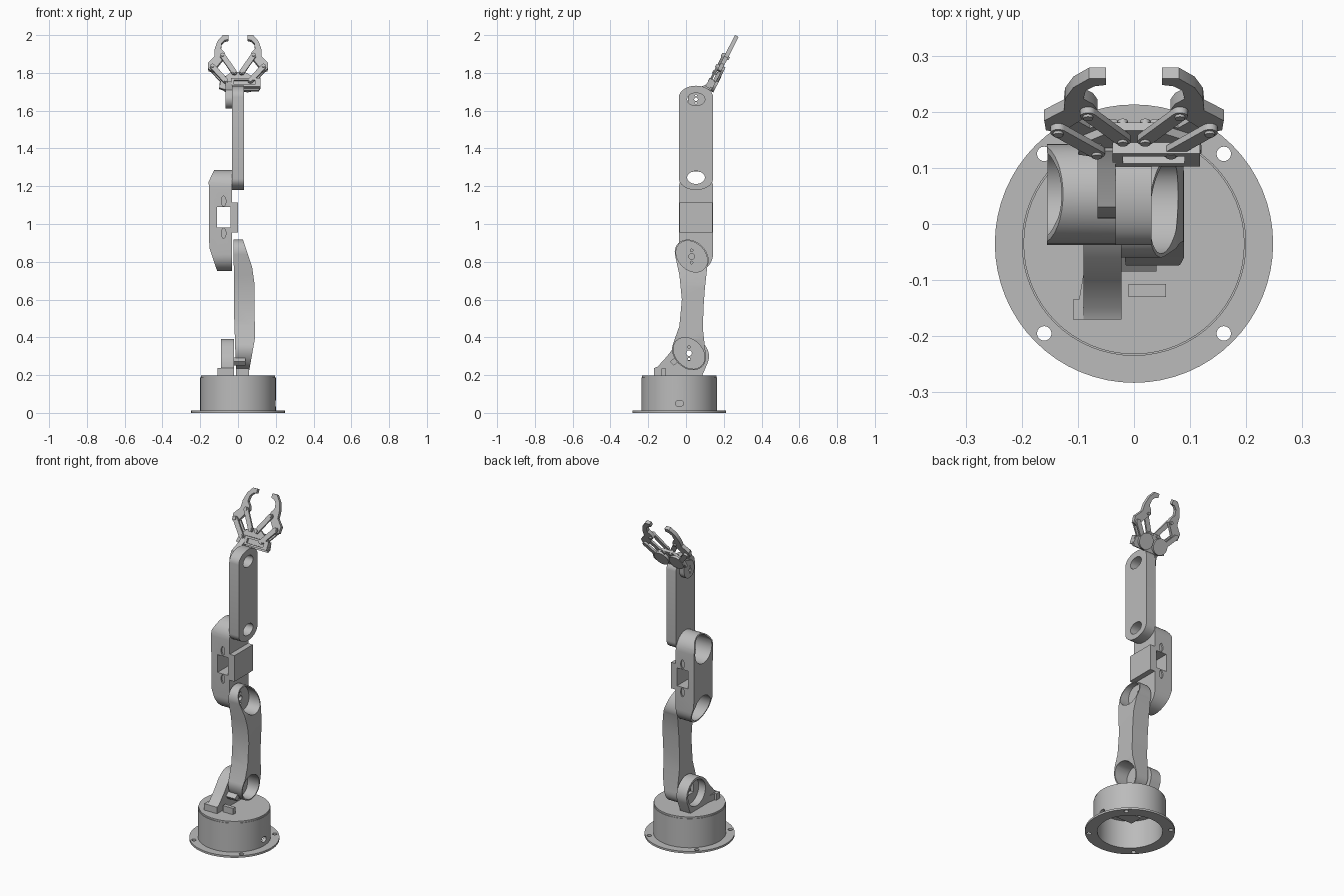
import bpy, bmesh
from math import cos, sin, pi, radians, hypot, atan2
from mathutils import Matrix

if "Cube" in bpy.data.objects:
    bpy.data.objects.remove(bpy.data.objects["Cube"], do_unlink=True)

grey = bpy.data.materials.new("plain grey")
grey.use_nodes = True
grey.diffuse_color = (0.5, 0.5, 0.5, 1)
grey.node_tree.nodes["Principled BSDF"].inputs["Base Color"].default_value = (0.5, 0.5, 0.5, 1)

AXES = {"x": lambda a, b, t: (t, a, b),
        "y": lambda a, b, t: (a, t, b),
        "z": lambda a, b, t: (a, b, t)}


def prism(name, pts, axis, lo, hi):
    """Extrude a flat outline along one axis."""
    bm = bmesh.new()
    at = AXES[axis]
    low = [bm.verts.new(at(a, b, lo)) for a, b in pts]
    high = [bm.verts.new(at(a, b, hi)) for a, b in pts]
    bm.faces.new(low)
    bm.faces.new(high)
    n = len(pts)
    for i in range(n):
        j = (i + 1) % n
        bm.faces.new((low[i], low[j], high[j], high[i]))
    bmesh.ops.recalc_face_normals(bm, faces=bm.faces)
    mesh = bpy.data.meshes.new(name)
    bm.to_mesh(mesh)
    bm.free()
    obj = bpy.data.objects.new(name, mesh)
    bpy.context.collection.objects.link(obj)
    mesh.materials.append(grey)
    return obj


def arc(cx, cy, rx, ry, start=0, end=360, n=32, tilt=0):
    """Points on an elliptical arc; a full turn drops the repeated end."""
    full = end - start == 360
    out = []
    for i in range(n if full else n + 1):
        t = radians(start + (end - start) * i / n)
        a, b = rx * cos(t), ry * sin(t)
        c, s = cos(radians(tilt)), sin(radians(tilt))
        out.append((cx + a * c - b * s, cy + a * s + b * c))
    return out


def rect(a0, a1, b0, b1):
    return [(a0, b0), (a1, b0), (a1, b1), (a0, b1)]


def stadium(cy, ry, rz, z0, z1):
    return arc(cy, z1, ry, rz, 0, 180, 18) + arc(cy, z0, ry, rz, 180, 360, 18)


def combine(obj, operation, *tools):
    for tool in tools:
        mod = obj.modifiers.new("shape", "BOOLEAN")
        mod.operation = operation
        mod.solver = "EXACT"
        mod.object = tool
        bpy.context.view_layer.objects.active = obj
        bpy.ops.object.modifier_apply(modifier=mod.name)
        bpy.data.objects.remove(tool, do_unlink=True)
    return obj


def cut(obj, *tools):
    return combine(obj, "DIFFERENCE", *tools)


# Base: flanged hollow drum with bolt holes and a cable hole
BY = -0.035
flange = prism("base_flange", arc(0, BY, 0.248, 0.248, n=64), "z", 0, 0.012)
cut(flange, prism("bore", arc(0, BY, 0.18, 0.18, n=64), "z", -0.1, 0.1))
for sx in (-1, 1):
    for sy in (-1, 1):
        cut(flange, prism("bolt", arc(sx * 0.16, BY + sy * 0.16, 0.013, 0.013, n=16), "z", -0.1, 0.1))
drum = prism("base_drum", arc(0, BY, 0.2, 0.2, n=64), "z", 0.004, 0.188)
cut(drum, prism("bore", arc(0, BY, 0.18, 0.18, n=64), "z", -0.1, 0.17),
    prism("cable", arc(BY, 0.05, 0.022, 0.017, n=20), "x", 0.1, 0.3))
prism("base_motor", rect(-0.05, 0.06, -0.08, 0.0), "z", 0.09, 0.175)

# Waist: turntable and shoulder bracket with a round motor pocket
prism("waist_turntable", arc(0, BY, 0.197, 0.197, n=64), "z", 0.186, 0.198)
outline = [(-0.17, 0.195), (-0.17, 0.237), (-0.15, 0.245), (-0.1, 0.3), (-0.06, 0.352)]
outline += arc(0.025, 0.3, 0.097, 0.092, 130, -20, 18) + [(0.085, 0.195)]
bracket = prism("shoulder_bracket", outline, "x", -0.09, -0.022)
cut(bracket, prism("pocket", arc(0.025, 0.3, 0.083, 0.078), "x", -0.2, -0.045),
    prism("shaft", rect(-0.01, 0.05, 0.28, 0.33), "x", -0.2, 0.1))
prism("bracket_foot", [(-0.109, -0.17), (-0.085, -0.17), (-0.085, -0.06), (-0.098, -0.135), (-0.109, -0.135)],
      "z", 0.195, 0.237)
prism("waist_tab", rect(-0.01, 0.057, -0.13, -0.107), "z", 0.19, 0.236)
prism("waist_plug", [(-0.085, 0.272), (-0.065, 0.25), (-0.04, 0.27), (-0.06, 0.292)], "x", -0.025, 0.04)

# Upper arm: waisted body, bevelled ends, round pockets on the outer side
side = arc(0.03, 0.828, 0.1, 0.078, 15, 225, 24, -45)
side += [(-0.035, 0.73), (-0.022, 0.6), (-0.035, 0.46)]
side += arc(0.016, 0.316, 0.1, 0.078, 200, 405, 24, -45)
side += [(0.09, 0.44), (0.092, 0.55), (0.1, 0.66)]
upper = prism("upper_arm", side, "x", -0.1, 0.2)
combine(upper, "INTERSECT", prism("envelope", [
    (-0.024, 0.95), (0.015, 0.95), (0.075, 0.77), (0.088, 0.68), (0.089, 0.39),
    (0.055, 0.2), (-0.01, 0.2), (-0.02, 0.5)], "y", -0.3, 0.3))
for cy, cz in ((0.03, 0.828), (0.016, 0.316)):
    cut(upper, prism("pocket", arc(cy, cz, 0.093, 0.071, tilt=-45), "x", -0.005, 0.3))
    for dz, r in ((0, 0.015), (0.032, 0.007), (-0.032, 0.007)):
        cut(upper, prism("screw", arc(cy, cz + dz, r, r, n=14), "x", -0.1, 0.1))

# Forearm: round-ended housing with end pockets, window and mounting lug
forearm = prism("forearm", stadium(0.053, 0.09, 0.09, 0.84, 1.195), "x", -0.3, 0.1)
combine(forearm, "INTERSECT", prism("envelope", [
    (-0.031, 0.7), (-0.093, 0.7), (-0.152, 0.875), (-0.155, 1.225), (-0.105, 1.33), (-0.031, 1.33)],
    "y", -0.3, 0.3))
cut(forearm,
    prism("top_pocket", arc(0.053, 1.195, 0.08, 0.08), "x", -0.3, -0.045),
    prism("top_hole", arc(0.053, 1.243, 0.055, 0.036), "x", -0.3, 0.1),
    prism("low_pocket", arc(0.053, 0.838, 0.08, 0.078), "x", -0.3, -0.045),
    prism("window", rect(-0.112, -0.04, 0.982, 1.09), "y", -0.3, 0.3))
for s in (-1, 1):
    z = 1.036 + s * 0.085
    for y0, y1 in ((-0.1, -0.028), (0.134, 0.2)):
        cut(forearm, prism("slot", arc(-0.076, z, 0.012, 0.027, n=16), "y", y0, y1))
lug = prism("forearm_lug", rect(-0.035, 0.141, 0.955, 1.113), "x", -0.04, 0.001)

# Wrist arm: long flat link with a hole at each end
link = prism("wrist_arm", stadium(0.053, 0.09, 0.06, 1.24, 1.672), "x", -0.033, 0.031)
for z in (1.246, 1.66):
    cut(link, prism("hole", arc(0.053, z, 0.047, 0.034), "x", -0.2, 0.2))

# Wrist joint: rounded block carrying the gripper
joint = arc(0.06, 1.662, 0.05, 0.05, 170, 360, 16)
joint += [(0.115, 1.7), (0.15, 1.715), (0.13, 1.755), (0.1, 1.735), (0.03, 1.71)]
wrist = prism("wrist_joint", joint, "x", -0.065, -0.033)
for dz, r in ((0, 0.01), (0.02, 0.005), (-0.02, 0.005)):
    cut(wrist, prism("screw", arc(0.053, 1.66 + dz, r, r, n=12), "x", -0.1, 0.1))

# Gripper, built upright and then tilted into place
parts = []


def grip(name, pts, lo, hi):
    parts.append(prism(name, pts, "y", lo, hi))
    return parts[-1]


def bar(name, p, q, r, lo, hi):
    t = atan2(q[1] - p[1], q[0] - p[0]) * 180 / pi
    grip(name, arc(*q, r, r, t - 90, t + 90, 10) + arc(*p, r, r, t + 90, t + 270, 10), lo, hi)


grip("gripper_plate", [(-0.1, 0.005), (-0.06, -0.008), (0.11, -0.008), (0.12, 0.01),
                       (0.115, 0.045), (0.035, 0.1), (-0.035, 0.1), (-0.09, 0.05)], -0.004, 0.012)
motor = grip("gripper_motor", rect(-0.038, 0.118, 0.002, 0.052), -0.026, 0.004)
cut(motor, prism("recess", rect(-0.02, 0.09, 0.013, 0.04), "y", -0.1, -0.012))

jaw = [(-0.05, 0.315), (-0.08, 0.315), (-0.108, 0.28), (-0.123, 0.235), (-0.125, 0.19),
       (-0.16, 0.15), (-0.157, 0.112), (-0.13, 0.102), (-0.085, 0.165), (-0.065, 0.19),
       (-0.073, 0.215), (-0.09, 0.235), (-0.086, 0.268), (-0.07, 0.285), (-0.05, 0.29)]
for side_name, s in (("right", 1), ("left", -1)):
    grip(side_name + "_jaw", [(s * x, v) for x, v in jaw], -0.01, 0.012)
    inner = [(-0.02 * s, 0.09), (-0.082 * s, 0.19)]
    outer = [(-0.066 * s, 0.04), (-0.135 * s, 0.125)]
    bar(side_name + "_inner_link", *inner, 0.014, -0.022, -0.01)
    bar(side_name + "_outer_link", *outer, 0.014, -0.022, -0.01)
    bar(side_name + "_drive_link", *outer, 0.014, 0.012, 0.024)
    grip(side_name + "_gear", arc(-0.05 * s, 0.04, 0.047, 0.047), 0.012, 0.026)
    for p in inner + outer:
        grip(side_name + "_pivot", arc(*p, 0.009, 0.009, n=16), -0.027, 0.02)

place = Matrix.Translation((0, 0.125, 1.715)) @ Matrix.Rotation(radians(-27), 4, "X")
for part in parts:
    part.data.transform(place)

# Smooth the round faces, keep hard edges
bpy.ops.object.select_all(action="DESELECT")
for obj in bpy.context.scene.objects:
    if obj.type == "MESH":
        obj.select_set(True)
        bpy.context.view_layer.objects.active = obj
bpy.ops.object.shade_smooth_by_angle(angle=radians(30))
